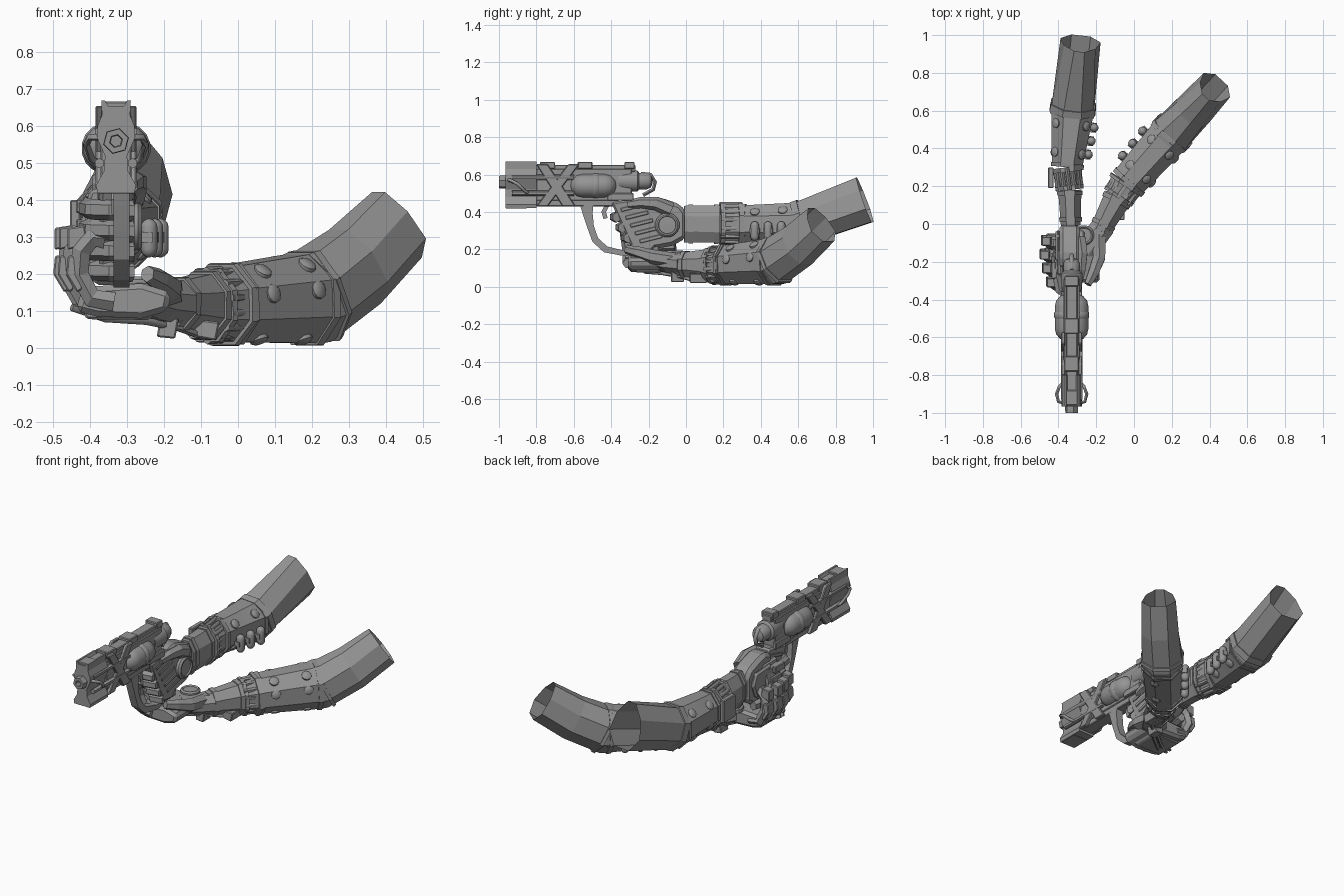
import bpy, bmesh, math
from mathutils import Vector as V

if "Cube" in bpy.data.objects:
    bpy.data.objects.remove(bpy.data.objects["Cube"])

grey = bpy.data.materials.new("plain_grey")
grey.diffuse_color = (0.3, 0.3, 0.3, 1)
grey.use_nodes = True
grey.node_tree.nodes["Principled BSDF"].inputs["Base Color"].default_value = grey.diffuse_color
X, Y, Z = V((1, 0, 0)), V((0, 1, 0)), V((0, 0, 1))
G = -0.33  # gun centre line


def finish(name, bm, angle=0, bevel=0):
    me = bpy.data.meshes.new(name)
    bmesh.ops.recalc_face_normals(bm, faces=bm.faces)
    bm.to_mesh(me)
    bm.free()
    me.materials.append(grey)
    ob = bpy.data.objects.new(name, me)
    bpy.context.collection.objects.link(ob)
    if angle:
        me.shade_smooth()
        me.set_sharp_from_angle(angle=math.radians(angle))
    if bevel:
        m = ob.modifiers.new("bevel", 'BEVEL')
        m.width, m.segments = bevel, 1
    return ob


def loft(name, rings, caps=(True, True), angle=0):
    bm = bmesh.new()
    rv = [[bm.verts.new(p) for p in r] for r in rings]
    n = len(rv[0])
    for a, b in zip(rv, rv[1:]):
        for i in range(n):
            bm.faces.new((a[i], a[(i + 1) % n], b[(i + 1) % n], b[i]))
    if caps[0]:
        bm.faces.new(rv[0])
    if caps[1]:
        bm.faces.new(rv[-1])
    return finish(name, bm, angle)


def tube(name, pts, n=8, ref=Z, caps=(True, True), angle=0):
    """Sections (x, y, z, half width, half height, optional top narrowing) swept along a path."""
    c = [V(p[:3]) for p in pts]
    rings, k = [], 1 / math.cos(math.pi / n)
    for i, p in enumerate(pts):
        t = V()
        if i:
            t += (c[i] - c[i - 1]).normalized()
        if i < len(c) - 1:
            t += (c[i + 1] - c[i]).normalized()
        side = t.cross(ref).normalized()
        up = side.cross(t).normalized()
        egg = p[5] if len(p) > 5 else 0
        ang = [2 * math.pi * (j + .5) / n for j in range(n)]
        rings.append([c[i] + side * (p[3] * k * math.cos(a) * (1 - egg * math.sin(a)))
                      + up * (p[4] * k * math.sin(a)) for a in ang])
    return loft(name, rings, caps, angle)


def cable(name, pts, r=0.008, ref=Z):
    return tube(name, [(*p, r, r) for p in pts], 6, ref, angle=60)


def lathe(name, p, axis, prof, n=16, angle=40):
    """Profile of (radius, distance) turned round an axis from p."""
    axis = V(axis).normalized()
    s = axis.orthogonal().normalized()
    u = axis.cross(s)
    ang = [2 * math.pi * (j + .5) / n for j in range(n)]
    return loft(name, [[V(p) + axis * d + (s * math.cos(a) + u * math.sin(a)) * r for a in ang]
                       for r, d in prof], angle=angle)


def capsule(name, p, axis, r, length, n=12):
    arc = [(r * math.sin(a), r * (1 - math.cos(a))) for a in (.15, .6, 1.1, math.pi / 2)]
    return lathe(name, p, axis, arc + [(q, length - d) for q, d in reversed(arc)], n)


def prism(name, poly, axis, a, b, bevel=0.004):
    """2D outline pushed from a to b along axis x (outline yz) or y (outline xz)."""
    bm = bmesh.new()
    put = (lambda p, d: (d, p[0], p[1])) if axis == 'x' else (lambda p, d: (p[0], d, p[1]))
    lo, hi = ([bm.verts.new(put(p, d)) for p in poly] for d in (a, b))
    n = len(poly)
    for i in range(n):
        bm.faces.new((lo[i], lo[(i + 1) % n], hi[(i + 1) % n], hi[i]))
    bm.faces.new(lo)
    bm.faces.new(hi)
    return finish(name, bm, 0, bevel)


def slab(name, y0, y1, z0, z1, half, x=G, bevel=0.004):
    return prism(name, [(y0, z0), (y1, z0), (y1, z1), (y0, z1)], 'x', x - half, x + half, bevel)


# ---------------- pistol ----------------
slab("gun_body", -.8, -.29, .46, .63, .042)
slab("top_rail", -.95, -.27, .615, .652, .03)
for y0, y1 in ((-.96, -.88), (-.78, -.7), (-.58, -.5), (-.33, -.275)):
    slab("rail_block", y0, y1, .63, .667, .038)
slab("under_barrel", -.8, -.36, .43, .475, .036)
half = [(.022, .655), (.03, .67), (.04, .67), (.038, .63), (.05, .6), (.052, .57), (.03, .52), (.032, .48),
        (.054, .44), (.05, .42)]
prism("muzzle_block", [(G + x, z) for x, z in half] + [(G - x, z) for x, z in half[::-1]], 'y', -.965, -.8, 0)
slab("muzzle_lower_lip", -.965, -.85, .418, .45, .05)
lathe("muzzle", (G, -1, .56), Y, [(.016, .03), (.018, 0), (.034, 0), (.036, .015), (.036, .06)], 6, 20)
for s in (-1, 1):
    a, b = sorted((G + s * .035, G + s * .056))
    # crossed braces and side cylinder
    prism("brace", [(-.8, .655), (-.74, .655), (-.59, .43), (-.66, .43)], 'x', a, b)
    prism("brace", [(-.63, .655), (-.57, .655), (-.74, .43), (-.8, .43)], 'x', a, b)
    capsule("side_cylinder", (G + s * .025, -.62, .54), Y, .065, .25, 16)
    lathe("cylinder_collar", (G + s * .025, -.5, .54), Y, [(.065, 0), (.069, .005), (.069, .03), (.065, .035)])
    for z in (.5, .585):
        cable("barrel_rod", [(G + s * .045, -.93, z), (G + s * .045, -.6, z)], .012)
    cable("front_loop", [(G + s * .04, -.95, .57), (G + s * .07, -.94, .57), (G + s * .08, -.9, .55),
                         (G + s * .065, -.86, .51), (G + s * .045, -.84, .5)], .008)
    slab("rear_plate", -.42, -.28, .46, .5, .012, G + s * .043)
lathe("rear_cap", (G, -.36, .565), Y, [(.05, 0), (.058, .06), (.058, .1), (.045, .11), (.045, .15),
                                       (.035, .172), (.01, .182)])
cable("rear_hose", [(G, -.24, .605), (G, -.19, .6), (G, -.165, .56), (G, -.175, .52), (G, -.23, .49)], .01, X)
tube("trigger_guard", [(G + .015, y, z, w, .022) for y, z, w in
                       ((-.53, .435, .035), (-.525, .39, .026), (-.51, .32, .018), (-.485, .25, .018),
                        (-.43, .2, .018), (-.33, .178, .014), (-.27, .18, .012))], 4, X)
tube("trigger", [(G, y, z, .012, .012) for y, z in ((-.42, .44), (-.44, .4), (-.43, .365))], 4, X)
prism("grip", [(-.4, .45), (-.23, .48), (-.13, .25), (-.2, .18), (-.28, .19)], 'x', G - .045, G + .045, .01)
for i in range(5):
    y, z = -.345 + i * .025, .4 - i * .042
    prism("grip_rib", [(y, z), (y + .12, z + .03), (y + .115, z + .05), (y - .005, z + .02)], 'x',
          G - .05, G + .05, .003)


# ---------------- arms ----------------
def arm(side, wrist, cuff, start, elbow, ends, bullet_ang, stud_angs):
    def mix(a, b, t):
        return tuple(p + (q - p) * t for p, q in zip(a, b))

    def grow(s, d):
        return s[:3] + (s[3] + d, s[4] + d)

    def spot(t, ang):
        c = mix(start, elbow, t)
        d = (V(elbow[:3]) - V(start[:3])).normalized()
        sv = d.cross(Z).normalized()
        up = sv.cross(d)
        o = sv * math.cos(ang) + up * math.sin(ang)
        r = 1 / math.hypot(math.cos(ang) / c[3], math.sin(ang) / c[4])
        return V(c[:3]) + o * r, o, d, up

    tube(side + "_cuff", [wrist, mix(wrist, cuff, .3), cuff])
    for t in (.12, .85):
        tube(side + "_cuff_strap", [grow(mix(wrist, cuff, t), .006), grow(mix(wrist, cuff, t + .12), .006)])
    # bracelet with a row of bars between two bands
    tube(side + "_bracelet", [cuff, start])
    for t in (0, .8):
        tube(side + "_bracelet_band", [grow(mix(cuff, start, t), .01), grow(mix(cuff, start, t + .2), .01)])
    c0, c1 = V(cuff[:3]), V(start[:3])
    d = (c1 - c0).normalized()
    sv = d.cross(Z).normalized()
    up = sv.cross(d)
    for j in range(14):
        a = 2 * math.pi * (j + .5) / 14
        o = sv * (cuff[3] * 1.05 * math.cos(a)) + up * (cuff[4] * 1.05 * math.sin(a))
        cable(side + "_bracelet_bar", [c0 + o, c1 + o], .011)
    # forearm, elbow bands and open sleeve
    tube(side + "_forearm", [start, mix(start, elbow, .5), elbow])
    tube(side + "_upper_sleeve", [mix(start, elbow, .97), elbow] + ends, caps=(False, False))
    for t in (.0, .9):
        tube(side + "_forearm_band", [grow(mix(start, elbow, t), .005), grow(mix(start, elbow, t + .07), .006)])
    tube(side + "_elbow_band", [grow(elbow, .008), grow(mix(elbow, ends[0], .1), .006)])
    for ang in stud_angs:
        for t in (.25, .75):
            p, o, _, _ = spot(t, ang)
            lathe(side + "_stud", p - o * .02, o, [(.026, 0), (.026, .026), (.018, .032)], 10)
    for t in (.26, .5, .74):
        p, o, _, u = spot(t, bullet_ang)
        p = p - u * .035
        capsule(side + "_bullet", p + o * .018 - u * .055, u, .023, .105, 10)
        tube(side + "_bullet_clip", [(*(p - o * .01), .026, .014), (*(p + o * .03), .026, .014)], 4)


arm("right", (-.335, -.01, .335, .052, .098), (-.34, .18, .335, .062, .1), (-.355, .3, .335, .08, .1),
    (-.325, .6, .335, .114, .115), [(-.285, .955, .465, .095, .126, .32)], 0, (.75, 2.4, 3.8, 5.5))
arm("left", (-.18, -.035, .12, .055, .06), (-.085, .14, .115, .075, .088), (-.035, .215, .118, .095, .102),
    (.198, .478, .136, .11, .123), [(.312, .598, .22, .098, .116, .15), (.422, .717, .333, .084, .108, .32)],
    math.pi, (.25, .95, 2.1, 5.1))
slab("right_wrist_flange", .19, .3, .27, .4, .014, -.44)
prism("left_wrist_box", [(-.14, .035), (-.06, .02), (-.05, .07), (-.13, .08)], 'y', .02, .11)
prism("left_wrist_buckle", [(-.22, .03), (-.17, .025), (-.16, .08), (-.21, .09)], 'y', -.08, -.01)

# ---------------- right hand ----------------
prism("right_palm", [(-.24, .46), (-.17, .485), (-.1, .465), (-.03, .44), (0, .4), (0, .26), (-.07, .22),
                     (-.18, .2), (-.2, .3)], 'x', -.395, -.285, .02)
prism("right_fist", [(-.4, .43), (-.428, .33), (-.42, .23), (-.385, .17), (-.3, .17), (-.285, .3), (-.285, .43)],
      'y', -.27, -.14, .01)
prism("right_back_plate", [(-.2, .42), (-.06, .41), (-.03, .35), (-.06, .27), (-.17, .25)], 'x', -.415, -.39, .01)
lathe("right_wrist_disc", (-.3, -.1, .33), X, [(.066, 0), (.066, .03), (.056, .04), (.048, .04), (.046, .032),
                                               (.01, .034)], 16)
tube("right_thumb", [(-.285, -.08, .41, .03, .035), (-.275, -.16, .445, .028, .032), (-.28, -.24, .45, .024, .026),
                     (-.29, -.31, .44, .018, .02)], 6)
for i in range(4):
    z, o = .385 - i * .055, i * .03
    tube("right_finger", [(x, y + o, z - dz, .022, .024) for x, y, dz in
                          ((-.39, -.15, 0), (-.412, -.27, .005), (-.395, -.35, .01), (-.345, -.385, .012),
                           (-.285, -.37, .014))], 6)
    slab("right_knuckle_plate", -.29 + o, -.2 + o, z - .02, z + .018, .012, -.426)

# ---------------- left hand ----------------
tube("left_wrist", [(-.16, -.01, .12, .062, .055), (-.215, -.08, .125, .065, .052), (-.27, -.15, .135, .07, .04)])
prism("left_palm", [(-.44, .1), (-.38, .085), (-.26, .08), (-.19, .1), (-.18, .15), (-.26, .175), (-.42, .165)],
      'y', -.31, -.06, .015)
prism("left_back_plate", [(-.41, .078), (-.24, .076), (-.22, .1), (-.42, .1)], 'y', -.27, -.1, .006)
lathe("left_wrist_disc", (-.265, -.06, .165), Z, [(.054, 0), (.054, .02), (.045, .028), (.038, .022), (.01, .024)], 16)
tube("left_thumb", [(-.185, -.06, .14, .035, .036), (-.185, -.18, .16, .032, .034), (-.215, -.26, .185, .027, .027),
                    (-.245, -.32, .2, .018, .02)], 6)
for i in range(4):
    y, o = -.305 + i * .073, (.035, .012, 0, .008)[i]
    tube("left_finger", [(x + o, y + dy, z, .026, .031) for x, z, dy in
                         ((-.37, .125, 0), (-.43, .135, 0), (-.465, .2, .0), (-.458, .265, -.01),
                          (-.425, .3, -.015), (-.395, .295, -.015))], 6, Y)
    prism("left_knuckle_plate", [(-.47 + o, .15), (-.5 + o, .2), (-.495 + o, .25), (-.465 + o, .25),
                                 (-.455 + o, .16)], 'y', y - .028, y + .028)
    prism("left_fingertip_plate", [(-.496 + o, .265), (-.496 + o, .325), (-.45 + o, .332), (-.44 + o, .28)],
          'y', y - .03, y + .018)
# hoses from the left hand back to the wrist
for k in (0, .03):
    cable("left_hose", [(-.45, -.26 + k, .11), (-.36, -.22 + k, .08), (-.25, -.13 + k, .073),
                        (-.16, -.03 + k, .055), (-.09, .06 + k, .03)], .009)
